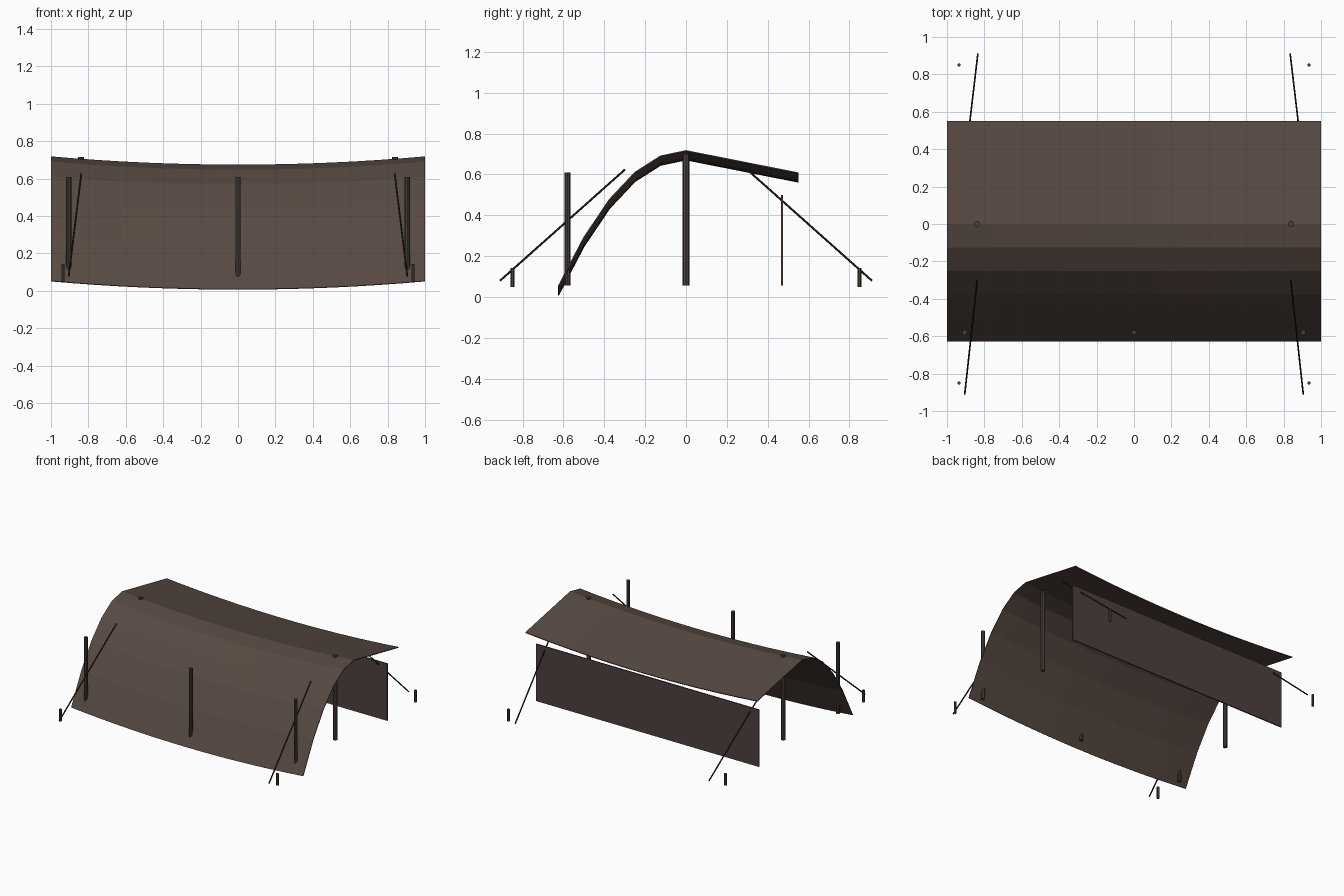
import bpy, bmesh, math
from mathutils import Vector

if "Cube" in bpy.data.objects:
    bpy.data.objects.remove(bpy.data.objects["Cube"])


def material(name, rgb):
    m = bpy.data.materials.new(name)
    m.diffuse_color = (*rgb, 1)
    m.use_nodes = True
    m.node_tree.nodes["Principled BSDF"].inputs["Base Color"].default_value = m.diffuse_color
    return m


CLOTH = material("brown goat hair cloth", (0.095, 0.066, 0.054))
WALL = material("dark brown wall cloth", (0.075, 0.052, 0.046))
WOOD = material("dark wood", (0.065, 0.050, 0.043))
ROPE = material("dark rope", (0.022, 0.017, 0.015))


def finish(bm, name, mat):
    bmesh.ops.recalc_face_normals(bm, faces=bm.faces[:])
    me = bpy.data.meshes.new(name)
    bm.to_mesh(me)
    bm.free()
    me.materials.append(mat)
    ob = bpy.data.objects.new(name, me)
    bpy.context.collection.objects.link(ob)
    return ob


def rod(name, a, b, r, mat, sides=8):
    a, b = Vector(a), Vector(b)
    d = b - a
    bm = bmesh.new()
    bmesh.ops.create_cone(bm, cap_ends=True, segments=sides, radius1=r, radius2=r, depth=d.length)
    ob = finish(bm, name, mat)
    ob.location = (a + b) / 2
    ob.rotation_euler = d.to_track_quat('Z', 'Y').to_euler()
    return ob


# canopy: parabolic front slope, straight rear slope, sagging along x
T = 0.006
profile = [(-0.625 + 0.125 * i, 0.672 - 1.7 * (-0.625 + 0.125 * i) ** 2) for i in range(6)]
profile.append((0.55, 0.563))
N = 16
bm = bmesh.new()
grid = []
for i in range(N + 1):
    x = -1 + 2 * i / N
    grid.append([bm.verts.new((x, y, z + 0.044 * x * x)) for y, z in profile])
for i in range(N):
    for j in range(len(profile) - 1):
        bm.faces.new((grid[i][j], grid[i + 1][j], grid[i + 1][j + 1], grid[i][j + 1]))
canopy = finish(bm, "canopy", CLOTH)
mod = canopy.modifiers.new("thickness", 'SOLIDIFY')
mod.thickness = T
mod.offset = 0

# rear wall panel
bm = bmesh.new()
bmesh.ops.create_cube(bm, size=1)
for v in bm.verts:
    v.co = (v.co.x * 1.92, 0.47 + v.co.y * 0.01, 0.278 + v.co.z * 0.444)
finish(bm, "rear_wall", WALL)

# front poles
for x in (-0.905, 0, 0.905):
    rod("front_pole", (x, -0.58, 0.056), (x, -0.58, 0.61), 0.0135, WOOD)

for s in (-1, 1):
    # ridge poles
    rod("ridge_pole", (s * 0.84, 0, 0.056), (s * 0.84, 0, 0.716), 0.0165, WOOD)
    # guy ropes
    rod("front_rope", (s * 0.905, -0.91, 0.08), (s * 0.838, -0.298, 0.625), 0.005, ROPE, 6)
    rod("rear_rope", (s * 0.835, 0.91, 0.08), (s * 0.907, 0.298, 0.625), 0.005, ROPE, 6)
    # ground pegs
    for y in (-0.85, 0.85):
        rod("peg", (s * 0.935, y, 0.05), (s * 0.935, y, 0.143), 0.0095, WOOD, 6)
